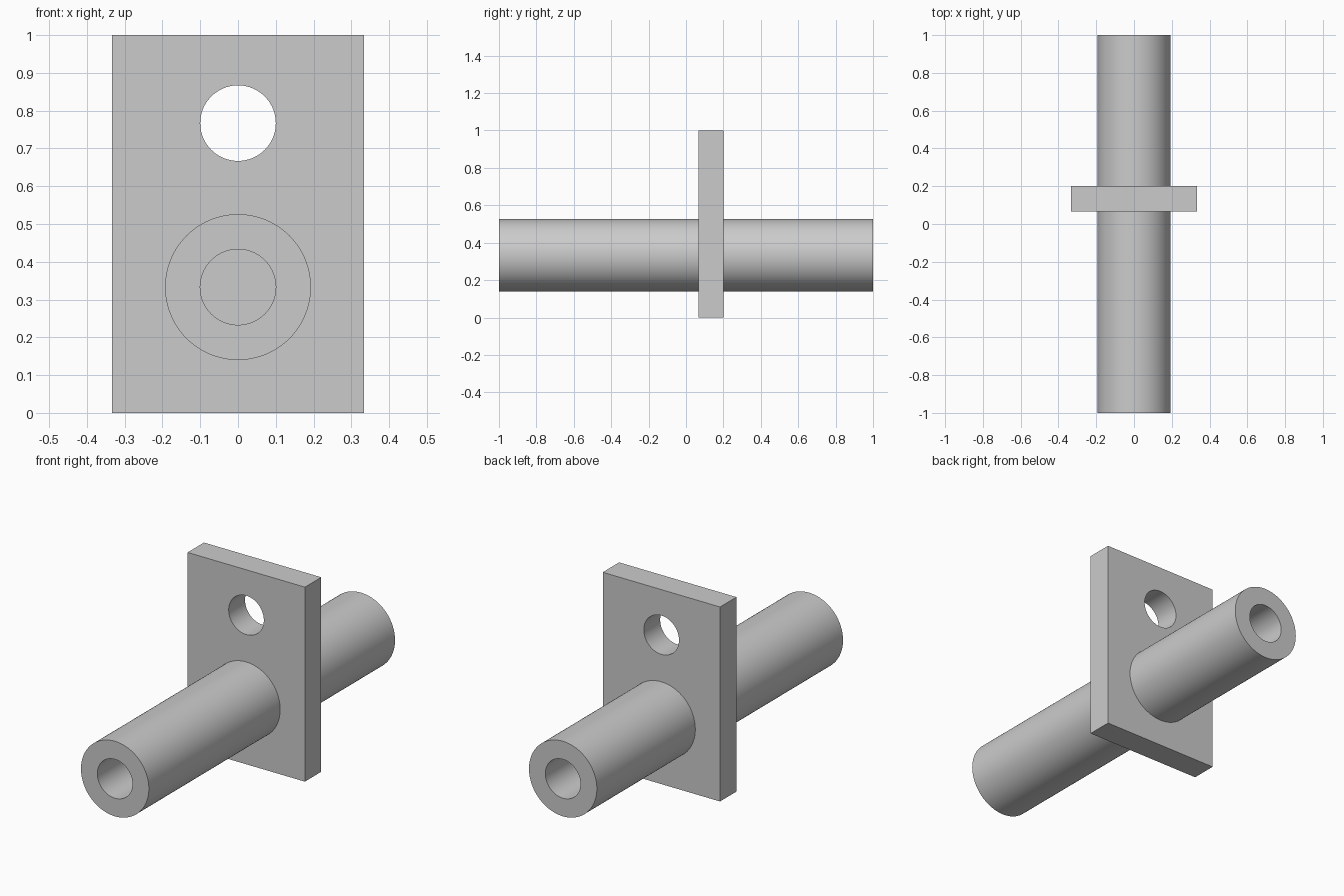
import bpy
import math

if "Cube" in bpy.data.objects:
    bpy.data.objects.remove(bpy.data.objects["Cube"])

PLATE_FRONT, PLATE_BACK = 0.067, 0.2
TUBE_Z, HOLE_Z = 0.333, 0.767
TUBE_R, BORE_R = 0.193, 0.1

grey = bpy.data.materials.new("light grey")
grey.use_nodes = True
grey.diffuse_color = (0.6, 0.6, 0.6, 1)
grey.node_tree.nodes["Principled BSDF"].inputs["Base Color"].default_value = (0.6, 0.6, 0.6, 1)


def rod(name, radius, y0, y1, z):
    """Cylinder lying along y from y0 to y1."""
    bpy.ops.mesh.primitive_cylinder_add(
        vertices=96, radius=radius, depth=y1 - y0,
        location=(0, (y0 + y1) / 2, z), rotation=(math.pi / 2, 0, 0))
    obj = bpy.context.object
    obj.name = name
    obj.data.materials.append(grey)
    return obj


def combine(target, other, operation):
    """Apply a boolean to target and discard the other solid."""
    mod = target.modifiers.new(operation.lower(), "BOOLEAN")
    mod.object, mod.operation, mod.solver = other, operation, "EXACT"
    bpy.context.view_layer.objects.active = target
    bpy.ops.object.modifier_apply(modifier=mod.name)
    bpy.data.objects.remove(other)


# Upright plate
bpy.ops.mesh.primitive_cube_add(size=1, location=(0, (PLATE_FRONT + PLATE_BACK) / 2, 0.5))
plate = bpy.context.object
plate.name = "plate_with_tubes"
plate.scale = (0.667, PLATE_BACK - PLATE_FRONT, 1)
bpy.ops.object.transform_apply(location=True, rotation=False, scale=True)
plate.data.materials.append(grey)

# Tubes on both faces of the plate
combine(plate, rod("tube", TUBE_R, -1, 1, TUBE_Z), "UNION")

# Blind bores that stop at the plate, and the hole above
for name, y0, y1, z in (
    ("front_bore", -1.1, PLATE_FRONT, TUBE_Z),
    ("back_bore", PLATE_BACK, 1.1, TUBE_Z),
    ("plate_hole", 0, 0.3, HOLE_Z),
):
    combine(plate, rod(name, BORE_R, y0, y1, z), "DIFFERENCE")

# Round walls smooth, edges sharp
bpy.ops.object.select_all(action="DESELECT")
plate.select_set(True)
bpy.context.view_layer.objects.active = plate
bpy.ops.object.shade_smooth_by_angle(angle=math.radians(30))
